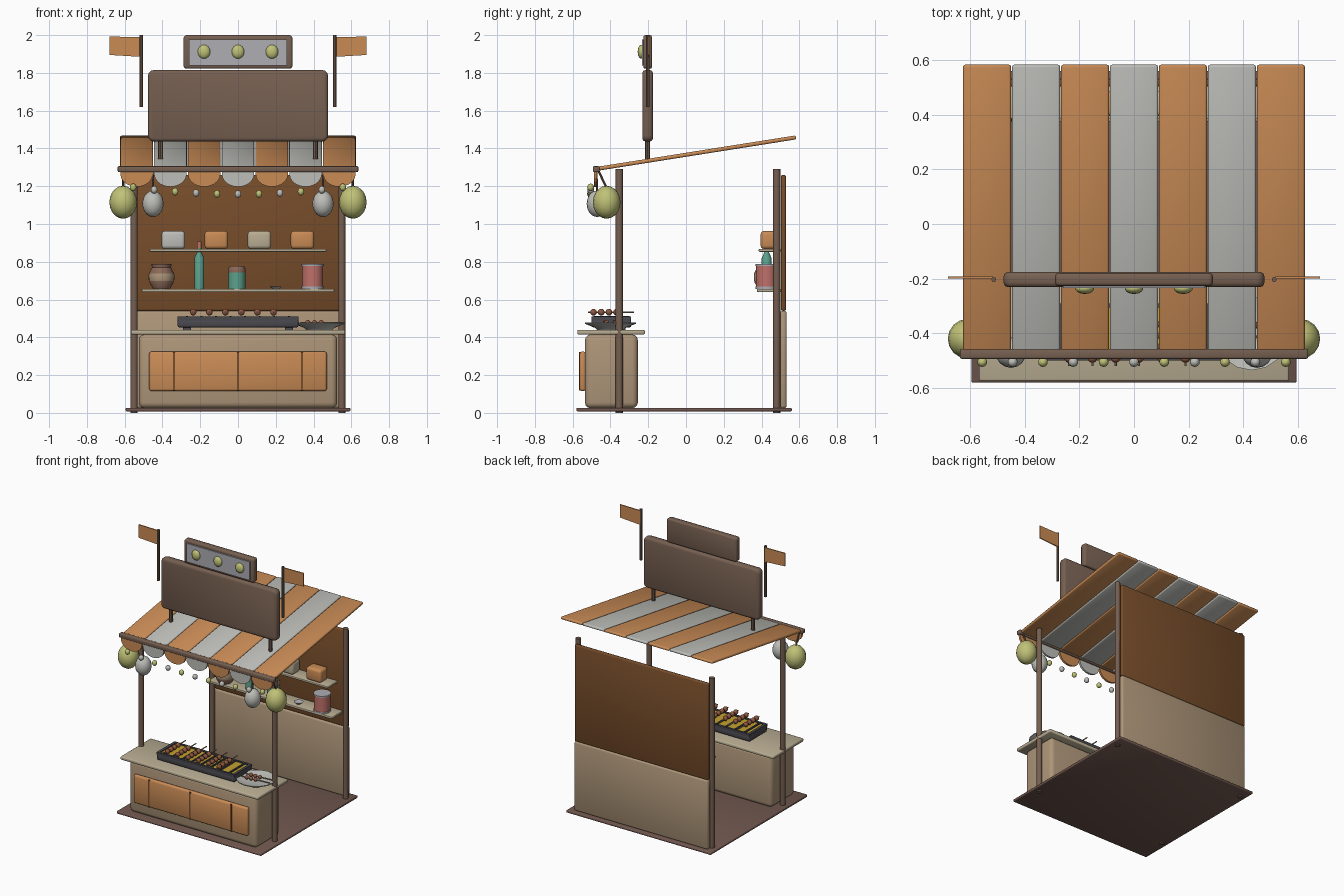
import bpy, bmesh, math
from mathutils import Matrix, Vector

if "Cube" in bpy.data.objects:
    bpy.data.objects.remove(bpy.data.objects["Cube"])

MATS = {}
COL = dict(wood=(118, 96, 82), dark=(118, 78, 46), tan=(172, 148, 120), top=(184, 172, 146),
           orange=(200, 138, 86), white=(188, 188, 183), yellow=(190, 192, 118), iron=(74, 74, 80),
           ember=(196, 160, 50), meat=(142, 88, 66), teal=(92, 160, 140), pink=(190, 112, 104),
           pot=(138, 104, 88), floor=(112, 88, 80), grey=(172, 172, 178))


def finish(name, bm, col, smooth=True):
    me = bpy.data.meshes.new(name)
    bmesh.ops.recalc_face_normals(bm, faces=bm.faces)
    bm.to_mesh(me)
    bm.free()
    for p in me.polygons:
        p.use_smooth = smooth
    ob = bpy.data.objects.new(name, me)
    bpy.context.collection.objects.link(ob)
    if col not in MATS:
        m = bpy.data.materials.new(col)
        m.diffuse_color = [(c / 255) ** 2.2 for c in COL[col]] + [1]
        m.use_nodes = True
        m.node_tree.nodes["Principled BSDF"].inputs["Base Color"].default_value = m.diffuse_color
        MATS[col] = m
    me.materials.append(MATS[col])
    return ob


def box(name, x, y, z, col, bevel=0.0, seg=2, tilt=0.0):
    """Box from (min, max) ranges, optionally bevelled and tilted about x."""
    r = (x, y, z)
    size = [b - a for a, b in r]
    bm = bmesh.new()
    bmesh.ops.create_cube(bm, size=1)
    bmesh.ops.scale(bm, vec=size, verts=bm.verts)
    if bevel:
        bmesh.ops.bevel(bm, geom=bm.edges[:], offset=min(bevel, min(size) * 0.48), segments=seg,
                        profile=0.5, affect='EDGES')
    ob = finish(name, bm, col, bool(bevel))
    ob.location = [(a + b) / 2 for a, b in r]
    ob.rotation_euler.x = tilt
    return ob


def plate(name, outline, y0, y1, col, smooth=False, bevel=0.0):
    """Extrude an x-z outline from y0 to y1."""
    bm = bmesh.new()
    f = bm.faces.new([bm.verts.new((x, y0, z)) for x, z in outline])
    ex = bmesh.ops.extrude_face_region(bm, geom=[f])
    bmesh.ops.translate(bm, vec=(0, y1 - y0, 0),
                        verts=[v for v in ex['geom'] if isinstance(v, bmesh.types.BMVert)])
    if bevel:
        rim = [e for e in bm.edges if abs(e.verts[0].co.y - e.verts[1].co.y) < 1e-6]
        bmesh.ops.bevel(bm, geom=rim, offset=bevel, segments=2, profile=0.5, affect='EDGES')
    return finish(name, bm, col, smooth)


def rounded(hx, z0, z1, r):
    pts = []
    for cx, cz, a0 in ((hx - r, z1 - r, 0), (r - hx, z1 - r, 90), (r - hx, z0 + r, 180), (hx - r, z0 + r, 270)):
        pts += [(cx + r * math.cos(math.radians(a0 + k * 30)), cz + r * math.sin(math.radians(a0 + k * 30)))
                for k in range(4)]
    return pts


def ball(name, loc, rad, col, u=16, v=10):
    bm = bmesh.new()
    bmesh.ops.create_uvsphere(bm, u_segments=u, v_segments=v, radius=1)
    bmesh.ops.scale(bm, vec=rad, verts=bm.verts)
    ob = finish(name, bm, col)
    ob.location = loc
    return ob


def lathe(name, prof, loc, col, n=16):
    """Revolve (radius, z) points into a closed solid."""
    bm = bmesh.new()
    rings = [[bm.verts.new((r * math.cos(math.tau * i / n), r * math.sin(math.tau * i / n), z))
              for i in range(n)] for r, z in prof]
    for a, b in zip(rings, rings[1:]):
        for i in range(n):
            bm.faces.new((a[i], a[(i + 1) % n], b[(i + 1) % n], b[i]))
    bm.faces.new(rings[0])
    bm.faces.new(rings[-1])
    ob = finish(name, bm, col)
    ob.location = loc
    bpy.context.view_layer.objects.active = ob
    ob.select_set(True)
    bpy.ops.object.shade_smooth_by_angle(angle=math.radians(40))
    ob.select_set(False)
    return ob


def rod(name, p, q, r, col, n=8):
    d = Vector(q) - Vector(p)
    ob = lathe(name, [(r, 0), (r, d.length)], p, col, n)
    ob.rotation_euler = d.to_track_quat('Z', 'Y').to_euler()
    return ob


# floor, posts and back wall
box('floor', (-.595, .595), (-.58, .56), (.008, .027), 'floor', .006)
for s, side in ((-1, 'left'), (1, 'right')):
    for y, where in ((-.353, 'front'), (.48, 'back')):
        rod(f'{where}_{side}_post', (s * .55, y, 0), (s * .55, y, 1.29), .019, 'wood', 12)
box('back_wall_lower', (-.55, .55), (.497, .533), (.025, .54), 'tan', .012)
box('back_wall_upper', (-.55, .55), (.502, .53), (.54, 1.26), 'dark', .01)

# counter with front panel
box('counter_body', (-.525, .525), (-.535, -.255), (.025, .415), 'tan', .03, 3)
box('counter_top', (-.567, .567), (-.575, -.218), (.415, .44), 'top', .007)
box('counter_front_panel', (-.47, .47), (-.563, -.53), (.115, .325), 'orange', .012)
for i, x in enumerate((-.338, 0, .338)):
    box(f'panel_divider_{i}', (x - .005, x + .005), (-.567, -.55), (.118, .322), 'dark')

# grill with rim, ember bed, bars and skewers
box('grill_base', (-.32, .32), (-.5, -.29), (.452, .498), 'iron', .01)
for s in (-1, 1):
    box('grill_end_rim', (s * .31 - .01, s * .31 + .01), (-.5, -.29), (.49, .51), 'iron')
    box('grill_long_rim', (-.32, .32), (-.395 + s * .097 - .008, -.395 + s * .097 + .008), (.49, .51), 'iron')
    box('grill_foot', (s * .27 - .02, s * .27 + .02), (-.47, -.32), (.438, .455), 'iron')
box('ember_bed', (-.3, .3), (-.485, -.305), (.49, .503), 'ember')
for i in range(8):
    x = -.27 + i * .077
    box(f'grill_bar_{i}', (x - .005, x + .005), (-.49, -.3), (.503, .513), 'iron')


def skewer(i, x, y, z, length, r):
    rod(f'skewer_stick_{i}', (x, y, z), (x, y + length, z), .004, 'tan', 6)
    for k in range(4):
        ball(f'skewer_ball_{i}_{k}', (x, y + .03 + k * .041, z), (r, r, r), 'meat', 10, 6)


for i in range(6):
    skewer(i, -.237 + i * .085, -.52, .533, .245, .018)

# serving plate
lathe('serving_plate', [(.07, .44), (.08, .45), (.135, .472), (.135, .478), (.08, .462), (.01, .46)],
      (.43, -.4, 0), 'white', 16)
for i in range(2):
    rod(f'plate_stick_{i}', (.33, -.43 + i * .05, .478), (.55, -.41 + i * .05, .478), .004, 'tan', 6)
    for k in range(3):
        ball(f'plate_ball_{i}_{k}', (.37 + k * .035, -.426 + i * .05 + k * .003, .478), (.014,) * 3, 'meat', 10, 6)

# striped awning with scalloped edge
slope = math.atan2(.166, 1.05)
for i in range(7):
    x = (i - 3) * .179
    col = 'orange' if i % 2 == 0 else 'white'
    box(f'awning_strip_{i}', (x - .0875, x + .0875), (.057 - .532, .057 + .532), (1.365, 1.386), col, .008, 2, slope)
    arc = [(x + .086 * math.cos(math.pi * k / 10), 1.265 - .068 * math.sin(math.pi * k / 10)) for k in range(11)]
    plate(f'awning_scallop_{i}', [(x + .086, 1.285)] + arc + [(x - .086, 1.285)], -.487, -.472, col)
box('awning_front_beam', (-.637, .637), (-.493, -.457), (1.275, 1.306), 'wood', .006)

# bulb string and lanterns
for i in range(-5, 6):
    z = 1.158 + .036 * (i / 5) ** 2
    ball(f'string_bulb_{i + 5}', (i * .111, -.505, z), (.018, .018, .02), 'yellow' if i % 2 else 'white', 10, 8)
for s, side in ((-1, 'left'), (1, 'right')):
    ball(f'{side}_outer_lantern', (s * .608, -.42, 1.115), (.073, .073, .087), 'yellow')
    rod(f'{side}_outer_hanger', (s * .608, -.42, 1.19), (s * .608, -.465, 1.285), .006, 'wood')
    ball(f'{side}_inner_lantern', (s * .45, -.47, 1.107), (.056, .056, .07), 'white')
    rod(f'{side}_inner_hanger', (s * .45, -.47, 1.165), (s * .45, -.475, 1.28), .006, 'wood')

    # sign supports, flag poles and flags
    rod(f'{side}_sign_support', (s * .41, -.203, 1.335), (s * .41, -.203, 1.48), .013, 'wood')
    rod(f'{side}_flag_pole', (s * .513, -.203, 1.62), (s * .513, -.203, 2.0), .009, 'wood')
    plate(f'{side}_flag', [(s * .515, 1.885), (s * .68, 1.895), (s * .68, 1.992), (s * .515, 1.99)],
          -.2, -.192, 'orange')

# roof signs
plate('main_sign', rounded(.477, 1.437, 1.815, .03), -.231, -.175, 'wood', True, .016)
plate('upper_sign', rounded(.288, 1.822, 2.0, .016), -.226, -.18, 'wood', True, .01)
box('upper_sign_face', (-.26, .26), (-.234, -.22), (1.84, 1.977), 'grey')
for i in (-1, 0, 1):
    ball(f'sign_bulb_{i + 1}', (i * .18, -.236, 1.912), (.034, .02, .037), 'yellow', 14, 8)

# shelves and goods
box('upper_shelf', (-.468, .468), (.385, .505), (.853, .868), 'top', .004)
box('lower_shelf', (-.51, .51), (.375, .505), (.64, .657), 'top', .004)
for i, col in enumerate(('white', 'orange', 'top', 'orange')):
    x = -.343 + i * .228
    box(f'shelf_box_{i}', (x - .062, x + .062), (.395, .485), (.868, .963), col, .018, 3)
Y = .427
lathe('clay_jar', [(.045, .657), (.064, .69), (.066, .74), (.05, .77), (.054, .787), (.04, .787)], (-.405, Y, 0), 'pot')
lathe('clay_jar_band', [(.0655, .697), (.0675, .703), (.068, .73), (.0665, .737)], (-.405, Y, 0), 'tan')
lathe('bottle', [(.026, .657), (.026, .82), (.012, .85), (.011, .875)], (-.205, Y, 0), 'teal', 12)
lathe('bottle_cap', [(.013, .872), (.013, .908)], (-.205, Y, 0), 'pink', 12)
lathe('small_tin', [(.045, .657), (.045, .745)], (-.006, Y, 0), 'teal')
lathe('small_tin_lid', [(.046, .743), (.046, .765), (.038, .778)], (-.006, Y, 0), 'pot')
lathe('small_dish', [(.018, .657), (.033, .67), (.02, .664)], (.2, Y, 0), 'grey')
lathe('large_tin', [(.056, .66), (.056, .78)], (.395, Y, 0), 'pink')
for z in (.657, .777):
    lathe('large_tin_rim', [(.059, z), (.059, z + .011)], (.395, Y, 0), 'grey')
